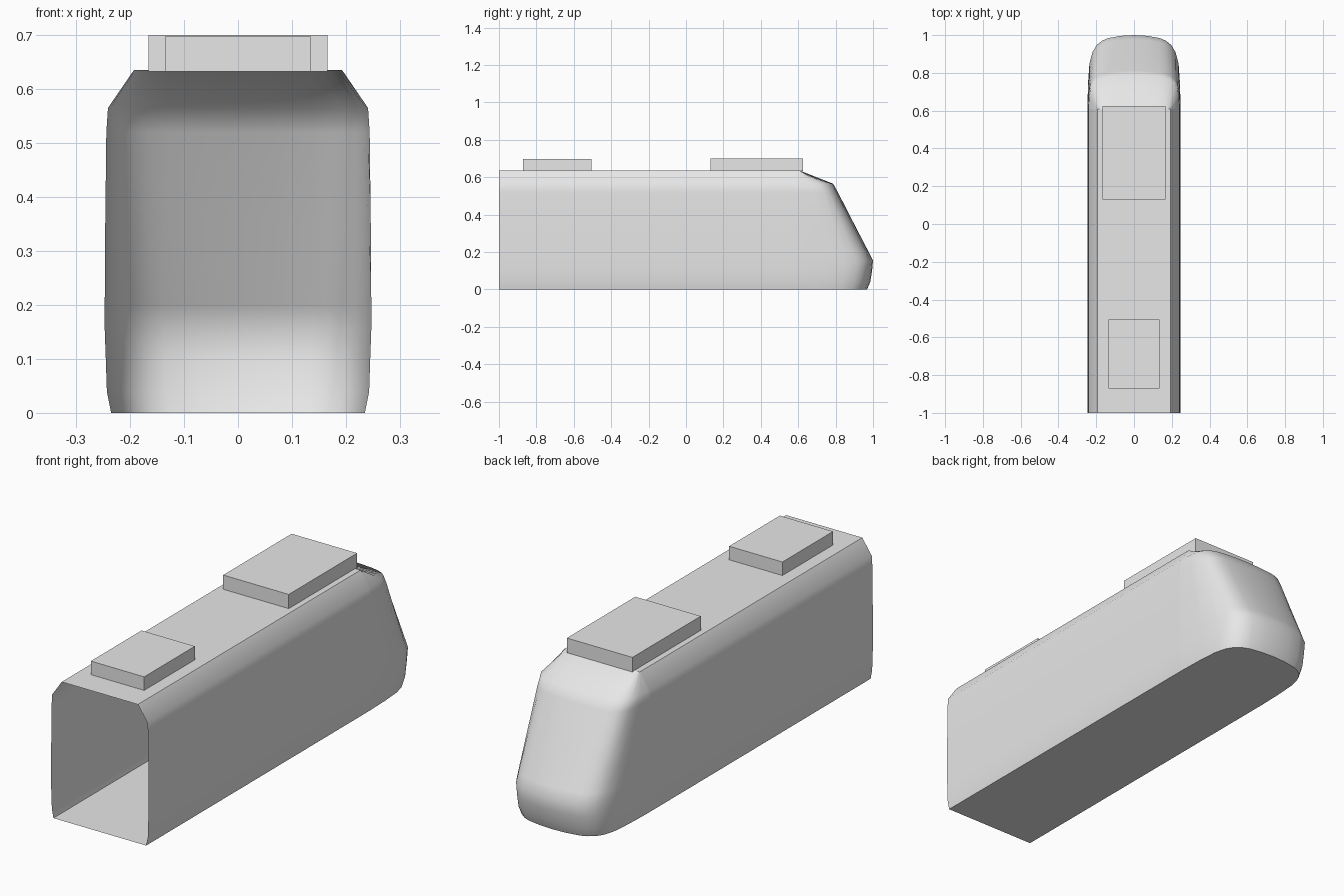
import bpy, bmesh, math

cube = bpy.data.objects.get("Cube")
if cube:
    bpy.data.objects.remove(cube, do_unlink=True)

grey = bpy.data.materials.new("light_grey")
grey.use_nodes = True
grey.diffuse_color = (0.8, 0.8, 0.8, 1)
grey.node_tree.nodes["Principled BSDF"].inputs["Base Color"].default_value = (0.8, 0.8, 0.8, 1)

JOINT, TAIL = 0.61, -1.0

# Height, half width of the shell, and how far the nose reaches at that height
LEVELS = [(0, 0.235, 0.968), (0.04, 0.243, 0.985), (0.1, 0.245, 0.995),
          (0.155, 0.247, 1.0), (0.2, 0.247, 0.977), (0.35, 0.246, 0.899),
          (0.52, 0.244, 0.812), (0.565, 0.241, 0.787), (0.635, 0.193, JOINT)]

# Half plan of the rounded nose, as fractions of width and reach
PLAN = [(1, 0), (0.985, 0.35), (0.955, 0.615), (0.89, 0.77), (0.8, 0.865),
        (0.68, 0.925), (0.55, 0.96), (0.28, 0.99), (0, 1)]


def finish(bm, name, smooth=True):
    bmesh.ops.remove_doubles(bm, verts=bm.verts, dist=0.0001)
    bmesh.ops.recalc_face_normals(bm, faces=bm.faces)
    mesh = bpy.data.meshes.new(name)
    bm.to_mesh(mesh)
    bm.free()
    mesh.materials.append(grey)
    obj = bpy.data.objects.new(name, mesh)
    bpy.context.collection.objects.link(obj)
    if smooth:
        bpy.ops.object.select_all(action='DESELECT')
        obj.select_set(True)
        bpy.context.view_layer.objects.active = obj
        bpy.ops.object.shade_smooth_by_angle(angle=math.radians(50))
    return obj


def bridge(bm, rows):
    for a, b in zip(rows, rows[1:]):
        for i in range(len(a) - 1):
            bm.faces.new((a[i], a[i + 1], b[i + 1], b[i]))


# Carriage shell: a closed section drawn along y, left open at the tail
bm = bmesh.new()
section = [(w, z) for z, w, _ in LEVELS]
section += [(-w, z) for w, z in reversed(section)]
section.append(section[0])
bridge(bm, [[bm.verts.new((x, y, z)) for x, z in section] for y in (TAIL, JOINT)])
finish(bm, "carriage_shell")

# Nose: rounded plan outlines stacked by height, closed underneath
bm = bmesh.new()
outline = PLAN + [(-u, v) for u, v in reversed(PLAN[:-1])]
rows = [[bm.verts.new((u * w, JOINT + v * (reach - JOINT), z)) for u, v in outline]
        for z, w, reach in LEVELS]
bridge(bm, rows)
bm.faces.new(rows[0])
finish(bm, "nose")

# Roof equipment boxes
for name, half, y0, y1, top in (("front_roof_box", 0.166, 0.13, 0.625, 0.7),
                                ("rear_roof_box", 0.135, -0.872, -0.505, 0.697)):
    bm = bmesh.new()
    bmesh.ops.create_cube(bm, size=1)
    base = 0.633
    for v in bm.verts:
        v.co = (v.co.x * 2 * half, (y0 + y1) / 2 + v.co.y * (y1 - y0),
                (base + top) / 2 + v.co.z * (top - base))
    finish(bm, name, smooth=False)
